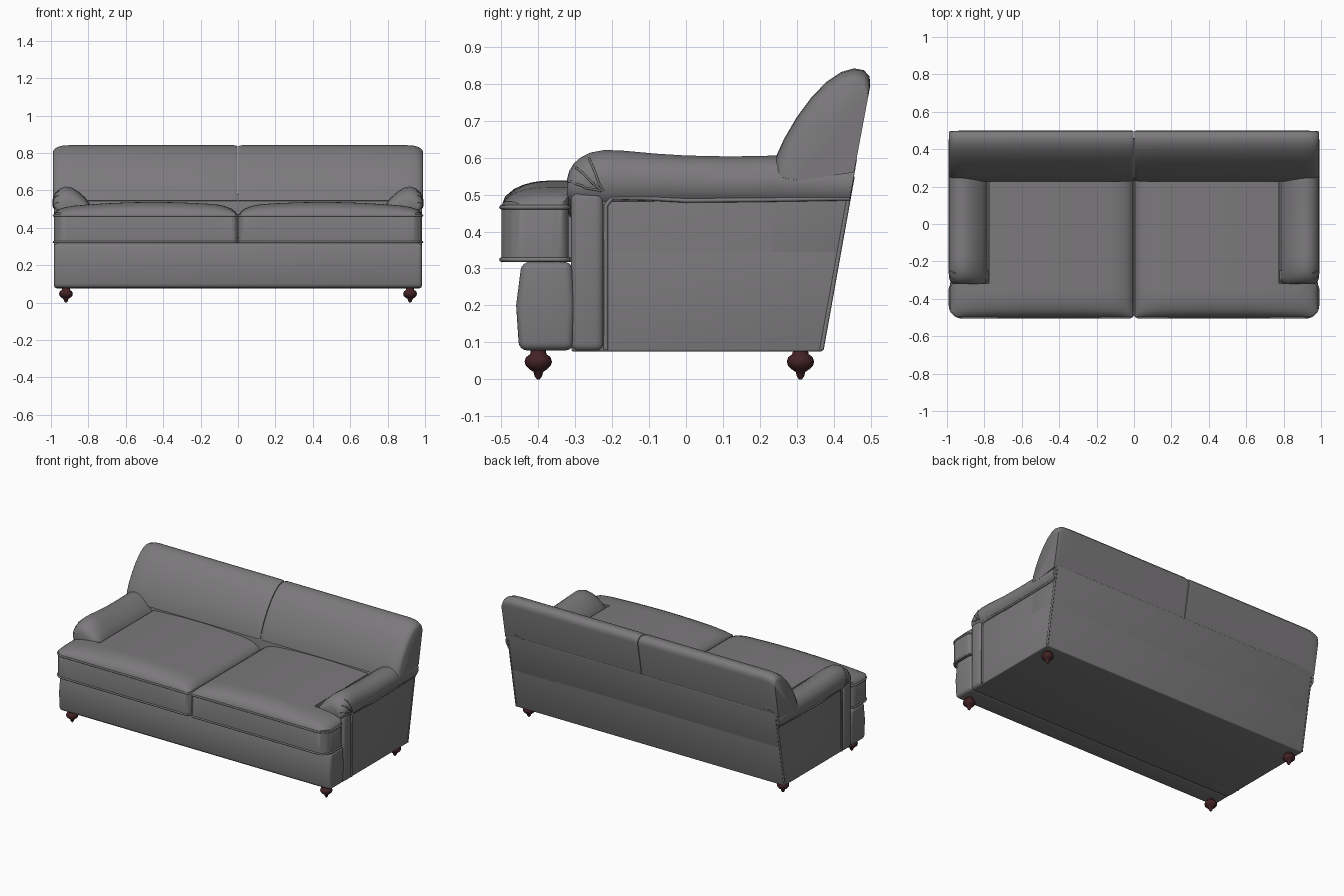
import bpy, bmesh, math
from mathutils import Vector

old = bpy.data.objects.get("Cube")
if old:
    bpy.data.objects.remove(old, do_unlink=True)


def material(name, color):
    m = bpy.data.materials.new(name)
    m.use_nodes = True
    m.diffuse_color = color
    m.node_tree.nodes["Principled BSDF"].inputs["Base Color"].default_value = color
    return m


FABRIC = material("grey fabric", (0.2, 0.193, 0.2, 1))
WOOD = material("dark red wood", (0.055, 0.016, 0.018, 1))


def finish(obj, mat, angle=45):
    """Turn an object into a plain smooth mesh with one material."""
    bpy.ops.object.select_all(action='DESELECT')
    bpy.context.view_layer.objects.active = obj
    obj.select_set(True)
    obj.data.materials.append(mat)
    bpy.ops.object.convert(target='MESH')
    bpy.ops.object.shade_smooth_by_angle(angle=math.radians(angle))
    return bpy.context.view_layer.objects.active


def add_mesh(name, bm, mat=FABRIC, bevel=0):
    bmesh.ops.recalc_face_normals(bm, faces=bm.faces[:])
    me = bpy.data.meshes.new(name)
    bm.to_mesh(me)
    bm.free()
    obj = bpy.data.objects.new(name, me)
    bpy.context.collection.objects.link(obj)
    if bevel:
        mod = obj.modifiers.new("soft edges", 'BEVEL')
        mod.width, mod.segments = bevel, 4
        mod.limit_method, mod.angle_limit = 'ANGLE', math.radians(40)
    return finish(obj, mat)


def loft(name, rings, mat=FABRIC, bevel=0):
    """Join rings of equal length into a capped skin."""
    bm = bmesh.new()
    rows = [[bm.verts.new(p) for p in ring] for ring in rings]
    n = len(rows[0])
    for a, b in zip(rows, rows[1:]):
        for i in range(n):
            j = (i + 1) % n
            bm.faces.new((a[i], a[j], b[j], b[i]))
    bm.faces.new(rows[0])
    bm.faces.new(rows[-1])
    return add_mesh(name, bm, mat, bevel)


def prism(name, profile, x0, x1, bevel):
    """Extrude a (y, z) side profile along x."""
    return loft(name, [[(x, y, z) for y, z in profile] for x in (x0, x1)], bevel=bevel)


def rect(y0, y1, z0, z1):
    return [(y0, z0), (y1, z0), (y1, z1), (y0, z1)]


def tube(name, points, radius, closed=False):
    cu = bpy.data.curves.new(name, 'CURVE')
    cu.dimensions = '3D'
    cu.bevel_depth, cu.bevel_resolution, cu.use_fill_caps = radius, 2, True
    sp = cu.splines.new('POLY')
    sp.points.add(len(points) - 1)
    for p, co in zip(sp.points, points):
        p.co = (*co, 1)
    sp.use_cyclic_u = closed
    obj = bpy.data.objects.new(name, cu)
    bpy.context.collection.objects.link(obj)
    return finish(obj, FABRIC, 60)


def back_y(z):
    """Raked rear plane."""
    return 0.37 + 0.179 * (z - 0.075)


# Base, rear frame and front apron
prism("seat_base", [(-0.31, 0.075), (0.37, 0.075), (back_y(0.35), 0.35), (-0.31, 0.35)],
      -0.972, 0.972, 0.006)
prism("rear_frame", [(0.225, 0.33), (back_y(0.33), 0.33), (back_y(0.58), 0.58), (0.24, 0.58)],
      -0.972, 0.972, 0.006)
prism("front_apron", [(-0.452, 0.078), (-0.305, 0.078), (-0.3, 0.2), (-0.308, 0.318),
                      (-0.445, 0.318), (-0.46, 0.2)], -0.985, 0.985, 0.022)

BACK = [(0.455, 0.56), (0.499, 0.795), (0.497, 0.82), (0.482, 0.837), (0.455, 0.842),
        (0.42, 0.832), (0.38, 0.805), (0.34, 0.764), (0.3, 0.71), (0.265, 0.65),
        (0.24, 0.595), (0.228, 0.545), (0.28, 0.535)]
BACK_ENDS = [(0.002, 0.975), (0.01, 0.993), (0.025, 1), (0.9, 1), (0.94, 0.99),
             (0.965, 0.965), (0.982, 0.925), (0.99, 0.87)]
ARM = [(0.965, 0.47), (0.982, 0.497), (0.991, 0.525), (0.989, 0.558), (0.975, 0.59),
       (0.95, 0.612), (0.92, 0.621), (0.885, 0.614), (0.85, 0.592), (0.815, 0.56),
       (0.79, 0.525), (0.78, 0.49), (0.776, 0.4)]
# Arm stations: y, width scale, height scale
ARM_STEPS = [(-0.322, 0.72, 0.38), (-0.316, 0.84, 0.55), (-0.304, 0.92, 0.71),
             (-0.285, 0.965, 0.84), (-0.258, 0.99, 0.945), (-0.22, 1, 1), (-0.17, 1, 0.985),
             (-0.08, 1, 0.92), (0, 1, 0.88), (0.12, 1, 0.86), (0.25, 1, 0.88), (0.445, 1, 0.8)]
T_OUTLINE = [(0.004, -0.5), (0.985, -0.5), (0.985, -0.318), (0.776, -0.318),
             (0.776, 0.24), (0.004, 0.24)]
FOOT = [(0, 0.004), (0.008, 0.01), (0.02, 0.013), (0.027, 0.024), (0.037, 0.034),
        (0.048, 0.037), (0.06, 0.033), (0.068, 0.022), (0.08, 0.02)]


def crown(d):
    t = min(max(d / 0.13, 0), 1)
    return math.sqrt(1 - (1 - t) ** 2)


def seat_cushion(side, s):
    bm = bmesh.new()
    bm.faces.new([bm.verts.new((x, y, 0.322)) for x, y in T_OUTLINE])
    corners = [v for v in bm.verts if v.co.y < -0.4 or v.co.x > 0.9]
    for v in corners:
        w = 0.025 if v.co.x < 0.1 else (0.065 if v.co.y < -0.4 else 0.03)
        bmesh.ops.bevel(bm, geom=[v], offset=w, segments=5, profile=0.5, affect='VERTICES')
    face = bm.faces[:][0]
    outline = [(s * v.co.x, v.co.y) for v in face.verts]
    # Cut the plan into a grid so that the top can be crowned
    cuts = [((0.012 + i * 0.024, 0, 0), (1, 0, 0)) for i in range(41)]
    cuts += [((0, -0.49 + i * 0.024, 0), (0, 1, 0)) for i in range(31)]
    for co, no in cuts:
        bmesh.ops.bisect_plane(bm, geom=bm.verts[:] + bm.edges[:] + bm.faces[:],
                               plane_co=co, plane_no=no)
    ext = bmesh.ops.extrude_face_region(bm, geom=bm.faces[:])
    for v in [g for g in ext["geom"] if isinstance(g, bmesh.types.BMVert)]:
        x, y = v.co.x, v.co.y
        edge = crown(min(x - 0.004, 0.985 - x)) * crown(y + 0.5)
        v.co.z = 0.468 + edge * (0.05 + 0.02 * math.sin(math.pi * min(x / 0.9, 1)))
    for v in bm.verts:
        v.co.x *= s
    add_mesh(side + "_seat_cushion", bm)
    for label, z in (("upper", 0.466), ("lower", 0.324)):
        tube(f"{side}_cushion_{label}_piping", [(x, y, z) for x, y in outline], 0.006, True)


for side, s in (("left", 1), ("right", -1)):
    seat_cushion(side, s)

    # Back half, drawn in softly at the end and at the middle seam
    py, pz = BACK[0]
    loft(side + "_back", [[(s * x, py + (y - py) * k, pz + (z - pz) * k) for y, z in BACK]
                          for x, k in BACK_ENDS])

    # Arm: panel, front post and rolled top
    lo, hi = sorted((s * 0.778, s * 0.972))
    prism(side + "_arm_panel", [(-0.25, 0.078), (0.37, 0.078), (back_y(0.51), 0.51),
                                (-0.25, 0.51)], lo, hi, 0.006)
    lo, hi = sorted((s * 0.778, s * 0.984))
    prism(side + "_arm_post", rect(-0.312, -0.222, 0.075, 0.51), lo, hi, 0.022)
    rings = []
    for y, w, h in ARM_STEPS:
        rake = 0.179 if y > 0.4 else 0
        ring = []
        for x, z in ARM:
            nz = 0.495 + (z - 0.495) * h
            ring.append((s * (0.885 + (x - 0.885) * w), y + rake * (nz - 0.495), nz))
        rings.append(ring)
    arm = loft(side + "_arm_roll", rings)

    # Gathered pleats fanning over the front of the roll
    for i, (ty, tz) in enumerate([(-0.315, 0.535), (-0.3, 0.575), (-0.265, 0.605)]):
        path = []
        for k in range(9):
            t = k / 8
            guess = Vector((s * (1 - 0.04 * t), -0.225 + (ty + 0.225) * t,
                            0.505 + (tz - 0.505) * t))
            path.append(arm.closest_point_on_mesh(guess)[1])
        tube(f"{side}_arm_pleat_{i + 1}", path, 0.003)

    # Piping on the side panel and the rear corner
    tube(side + "_panel_piping", [(s * 0.974, -0.217, 0.08), (s * 0.974, -0.217, 0.47),
                                  (s * 0.974, -0.2, 0.492), (s * 0.976, -0.1, 0.49),
                                  (s * 0.976, 0, 0.484), (s * 0.976, 0.2, 0.486),
                                  (s * 0.974, back_y(0.49), 0.49)], 0.006)
    tube(side + "_rear_piping", [(s * 0.97, back_y(z) - 0.004, z) for z in (0.08, 0.55)], 0.006)

    # Turned feet
    for place, fy in (("front", -0.4), ("rear", 0.31)):
        angles = [math.tau * i / 20 for i in range(20)]
        loft(f"{side}_{place}_foot", [[(s * 0.92 + r * math.cos(a), fy + r * math.sin(a), z)
                                       for a in angles] for z, r in FOOT], WOOD)
